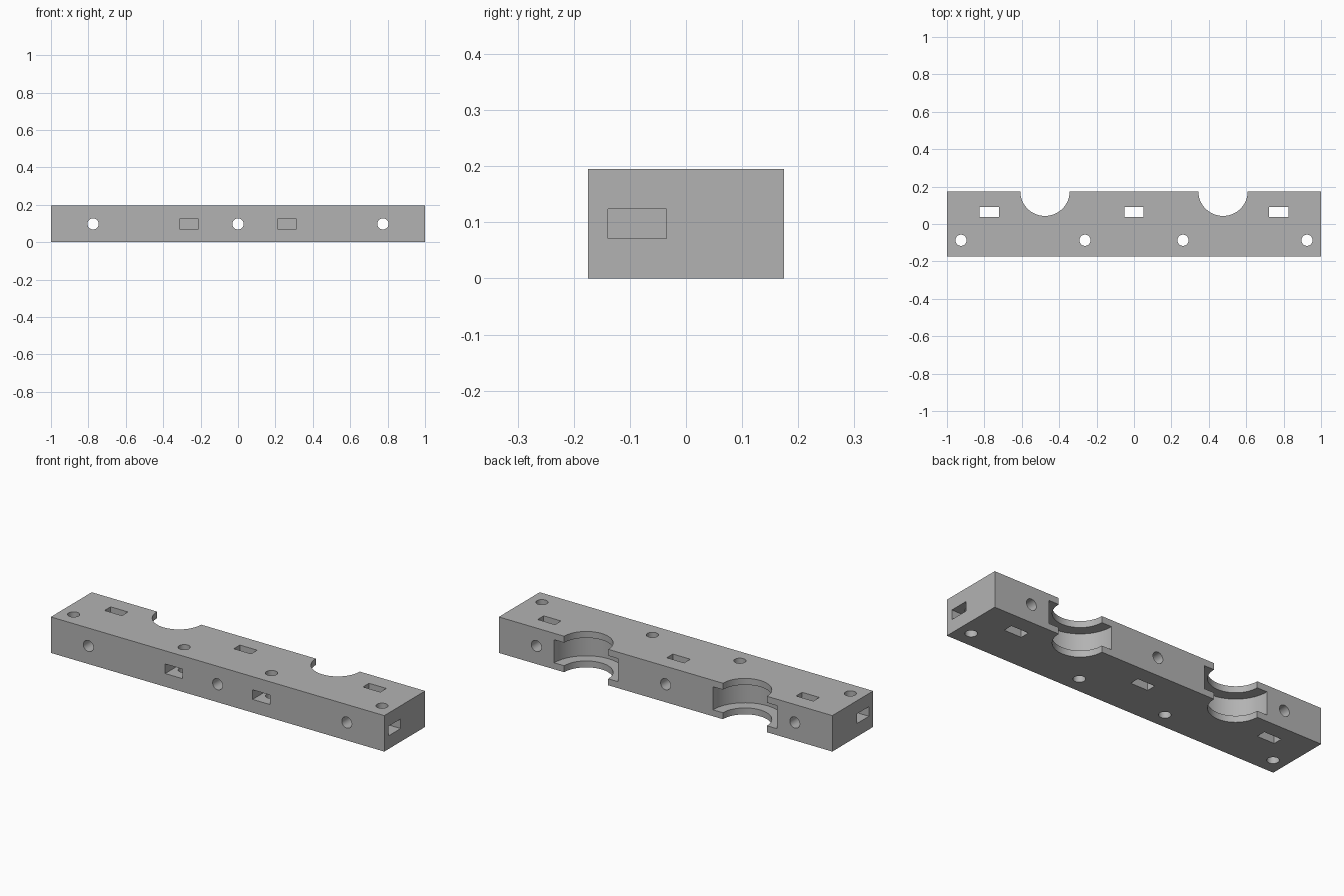
import bpy
import math

cube = bpy.data.objects.get("Cube")
if cube:
    bpy.data.objects.remove(cube, do_unlink=True)

LENGTH, DEPTH, HEIGHT = 2.0, 0.35, 0.195
MID = HEIGHT / 2
BACK = DEPTH / 2
NUT_W, NUT_T = 0.104, 0.052
HOLE_R = 0.03
BOLT_Y = -0.087

grey = bpy.data.materials.new("plain grey")
grey.use_nodes = True
colour = (0.45, 0.45, 0.45, 1)
grey.diffuse_color = colour
grey.node_tree.nodes["Principled BSDF"].inputs["Base Color"].default_value = colour


def box(name, centre, size):
    bpy.ops.mesh.primitive_cube_add(size=1, location=centre)
    ob = bpy.context.object
    ob.name = name
    ob.scale = size
    bpy.ops.object.transform_apply(location=False, rotation=False, scale=True)
    ob.data.materials.append(grey)
    return ob


def rod(name, centre, radius, length, sides=32, along_y=False):
    bpy.ops.mesh.primitive_cylinder_add(
        vertices=sides, radius=radius, depth=length, location=centre,
        rotation=(math.pi / 2 if along_y else 0, 0, 0))
    ob = bpy.context.object
    ob.name = name
    ob.data.materials.append(grey)
    return ob


block = box("mounting_block", (0, 0, MID), (LENGTH, DEPTH, HEIGHT))


def cut(cutter):
    cutter.hide_render = True
    mod = block.modifiers.new("cut", "BOOLEAN")
    mod.operation = "DIFFERENCE"
    mod.solver = "EXACT"
    mod.object = cutter
    bpy.context.view_layer.objects.active = block
    bpy.ops.object.modifier_apply(modifier=mod.name)
    bpy.data.objects.remove(cutter, do_unlink=True)


# Half-round openings at the back, each with a wider groove between two lips
for s in (-1, 1):
    cut(rod("opening_cutter", (s * 0.476, BACK, MID), 0.132, 1, 64))
    cut(rod("groove_cutter", (s * 0.476, BACK, MID), 0.192, 0.125, 64))

# Bolt holes from front to back, with nut slots running top to bottom
for x in (-0.775, 0, 0.775):
    cut(rod("cross_hole_cutter", (x, 0, MID), HOLE_R, 1, along_y=True))
    cut(box("nut_slot_cutter", (x, 0.064, MID), (NUT_W, NUT_T, 1)))

# Upright bolt holes, with nut pockets entering from the front and the ends
reach = 0.3
for s in (-1, 1):
    for x in (0.262, 0.925):
        cut(rod("upright_hole_cutter", (s * x, BOLT_Y, MID), HOLE_R, 1))
    inner_y = BOLT_Y + NUT_W / 2
    cut(box("front_pocket_cutter", (s * 0.262, inner_y - reach / 2, MID),
            (NUT_W, reach, NUT_T)))
    inner_x = 0.925 - NUT_W / 2
    cut(box("end_pocket_cutter", (s * (inner_x + reach / 2), BOLT_Y, MID),
            (reach, NUT_W, NUT_T)))

# Smooth round walls, crisp edges
bpy.ops.object.select_all(action="DESELECT")
block.select_set(True)
bpy.context.view_layer.objects.active = block
bpy.ops.object.shade_smooth_by_angle(angle=math.radians(30))
